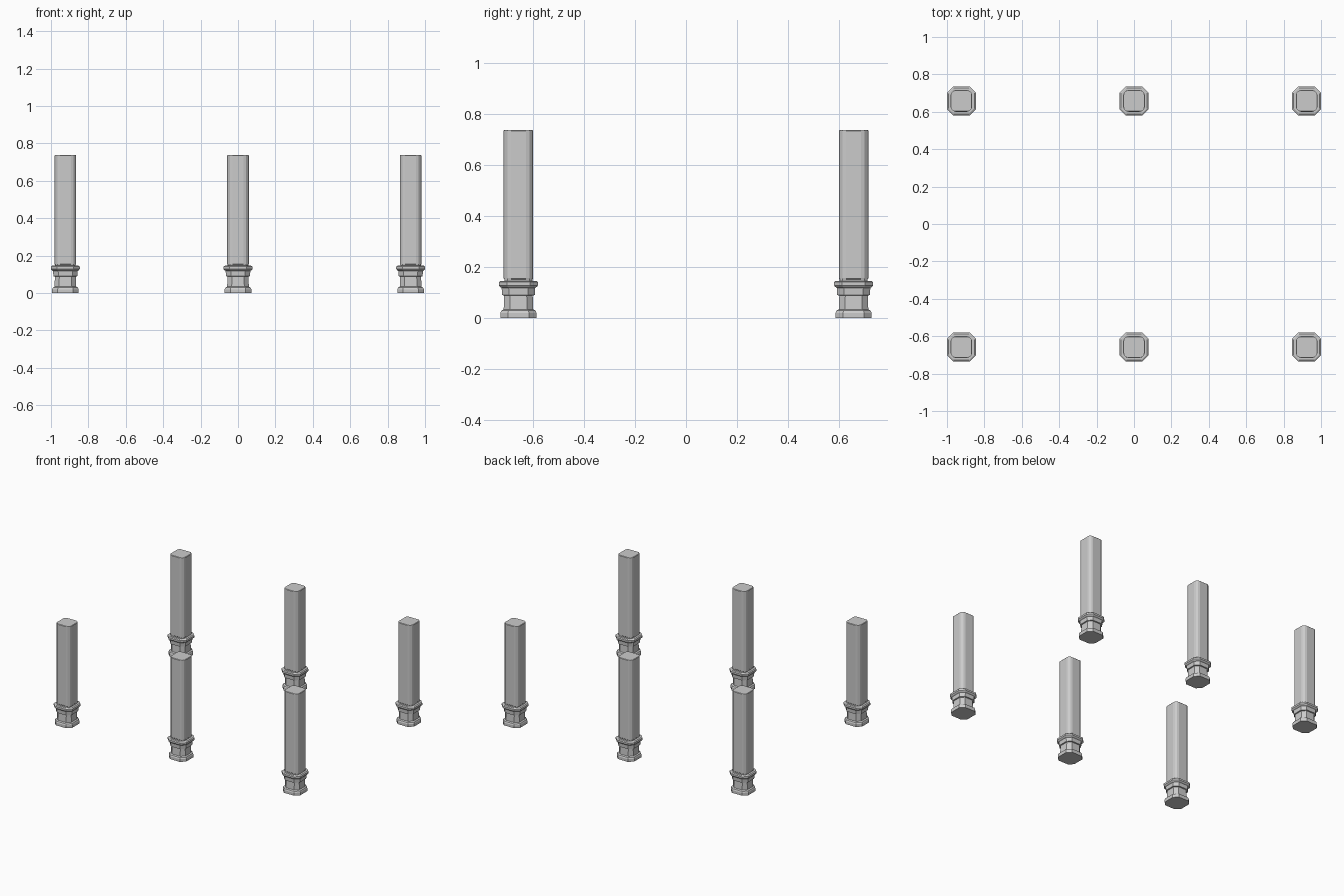
import bpy, bmesh

if "Cube" in bpy.data.objects:
    bpy.data.objects.remove(bpy.data.objects["Cube"])


def octagon(half, flat):
    """Square section with chamfered corners; flat = half length of each flat side."""
    h, f = half, flat
    return [(f, -h), (h, -f), (h, f), (f, h), (-f, h), (-h, f), (-h, -f), (-f, -h)]


def rotated_section(quarter):
    """Repeat one corner of a section around four quarter turns."""
    pts = []
    for k in range(4):
        for x, y in quarter:
            for _ in range(k):
                x, y = -y, x
            pts.append((x, y))
    return pts


def loft(name, sections):
    """Stack closed sections [(z, points)] into a capped solid."""
    bm = bmesh.new()
    rings = [[bm.verts.new((x, y, z)) for x, y in pts] for z, pts in sections]
    for a, b in zip(rings, rings[1:]):
        n = len(a)
        for i in range(n):
            j = (i + 1) % n
            bm.faces.new((a[i], a[j], b[j], b[i]))
    bm.faces.new(rings[0][::-1])
    bm.faces.new(rings[-1])
    mesh = bpy.data.meshes.new(name)
    bm.to_mesh(mesh)
    bm.free()
    return mesh


# Moulded pedestal: foot, waist, necking and collar (z, half width)
profile = [(0, .071), (.02, .071), (.029, .067), (.034, .058), (.088, .056),
           (.09, .064), (.118, .066), (.122, .072), (.128, .077), (.141, .077), (.146, .070)]
pedestal = loft("pedestal", [(z, octagon(h, h * .58)) for z, h in profile])

# Shaft with eased corners and raised face panels
corner = [(.030, -.058), (.043, -.054), (.054, -.043), (.058, -.030)]
plain = [(.030, -.055), (.043, -.054), (.054, -.043), (.055, -.030)]
shaft = loft("shaft", [(.14, rotated_section(plain)), (.152, rotated_section(plain)),
                       (.155, rotated_section(corner)), (.735, rotated_section(corner)),
                       (.738, rotated_section(plain))])

# Six columns in two rows of three
for x in (-.923, 0, .923):
    for y in (-.658, .658):
        for mesh in (pedestal, shaft):
            ob = bpy.data.objects.new("column_" + mesh.name, mesh)
            ob.location = (x, y, 0)
            bpy.context.collection.objects.link(ob)
